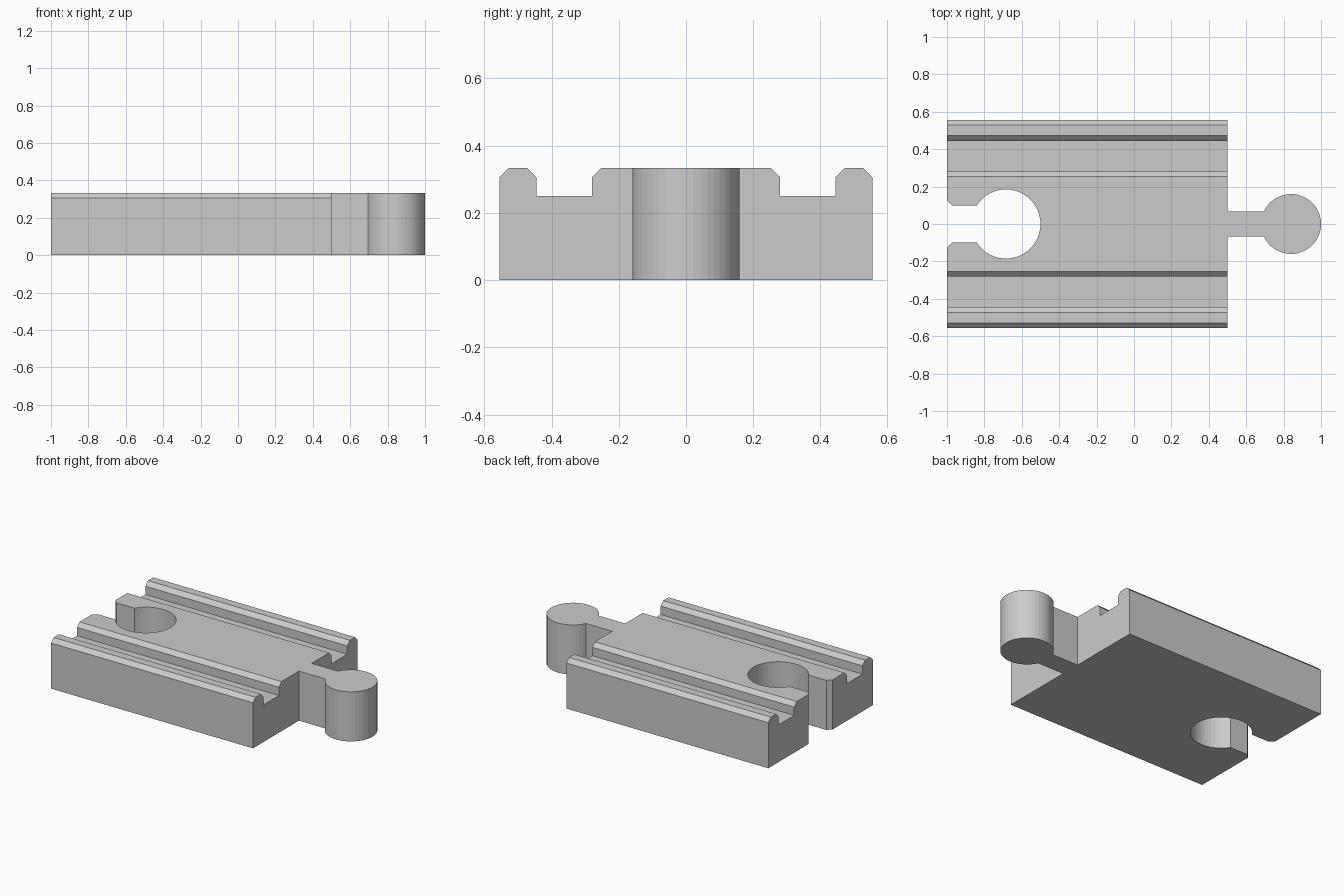
import bpy
import bmesh
from math import asin, cos, sin, pi
from mathutils import Vector

cube = bpy.data.objects.get("Cube")
if cube:
    bpy.data.objects.remove(cube, do_unlink=True)

HEIGHT = 0.333
BEVEL = 0.027
STEPS = 40

grey = bpy.data.materials.new("plain grey")
grey.use_nodes = True
colour = (0.6, 0.6, 0.6, 1)
grey.diffuse_color = colour
grey.node_tree.nodes["Principled BSDF"].inputs["Base Color"].default_value = colour


def prism(name, points, sweep):
    """Extrude a closed outline along the sweep vector."""
    bm = bmesh.new()
    face = bm.faces.new([bm.verts.new(p) for p in points])
    made = bmesh.ops.extrude_face_region(bm, geom=[face])["geom"]
    verts = [v for v in made if isinstance(v, bmesh.types.BMVert)]
    bmesh.ops.translate(bm, verts=verts, vec=Vector(sweep))
    bmesh.ops.recalc_face_normals(bm, faces=bm.faces)
    mesh = bpy.data.meshes.new(name)
    bm.to_mesh(mesh)
    bm.free()
    mesh.materials.append(grey)
    obj = bpy.data.objects.new(name, mesh)
    bpy.context.collection.objects.link(obj)
    return obj


def keyhole(centre, radius, half_width, z):
    """Round head, open on its -x side where the neck joins."""
    gap = asin(half_width / radius)
    start, turn = -pi + gap, 2 * (pi - gap)
    angles = [start + turn * i / STEPS for i in range(STEPS + 1)]
    return [(centre + radius * cos(a), radius * sin(a), z) for a in angles]


def combine(target, tool, operation):
    mod = target.modifiers.new(tool.name, "BOOLEAN")
    mod.object = tool
    mod.operation = operation
    mod.solver = "EXACT"
    tool.hide_render = True
    bpy.context.view_layer.objects.active = target
    bpy.ops.object.modifier_apply(modifier=mod.name)
    bpy.data.objects.remove(tool, do_unlink=True)


# Track bed: half cross-section with bevelled wheel groove, mirrored across y
OUTER, GROOVE_OUT, GROOVE_IN, FLOOR = 0.555, 0.445, 0.28, 0.25
half = [
    (OUTER, 0), (OUTER, HEIGHT - BEVEL), (OUTER - BEVEL, HEIGHT),
    (GROOVE_OUT + BEVEL, HEIGHT), (GROOVE_OUT, HEIGHT - BEVEL),
    (GROOVE_OUT, FLOOR), (GROOVE_IN, FLOOR),
    (GROOVE_IN, HEIGHT - BEVEL), (GROOVE_IN - BEVEL, HEIGHT),
]
section = half + [(-y, z) for y, z in reversed(half)]
track = prism("track_bed", [(-1, y, z) for y, z in section], (1.5, 0, 0))

# Socket: round hole, slot and flared mouth
low = -0.1
socket = keyhole(-0.685, 0.185, 0.1, low)
socket += [(-0.973, 0.1, low), (-1, 0.127, low), (-1.1, 0.127, low),
           (-1.1, -0.127, low), (-1, -0.127, low), (-0.973, -0.1, low)]
combine(track, prism("socket_cutter", socket, (0, 0, 0.6)), "DIFFERENCE")

# Connector: neck and round peg at the other end
peg = keyhole(0.84, 0.16, 0.068, 0)
peg += [(0.4, 0.068, 0), (0.4, -0.068, 0)]
combine(track, prism("connector_peg", peg, (0, 0, HEIGHT)), "UNION")
